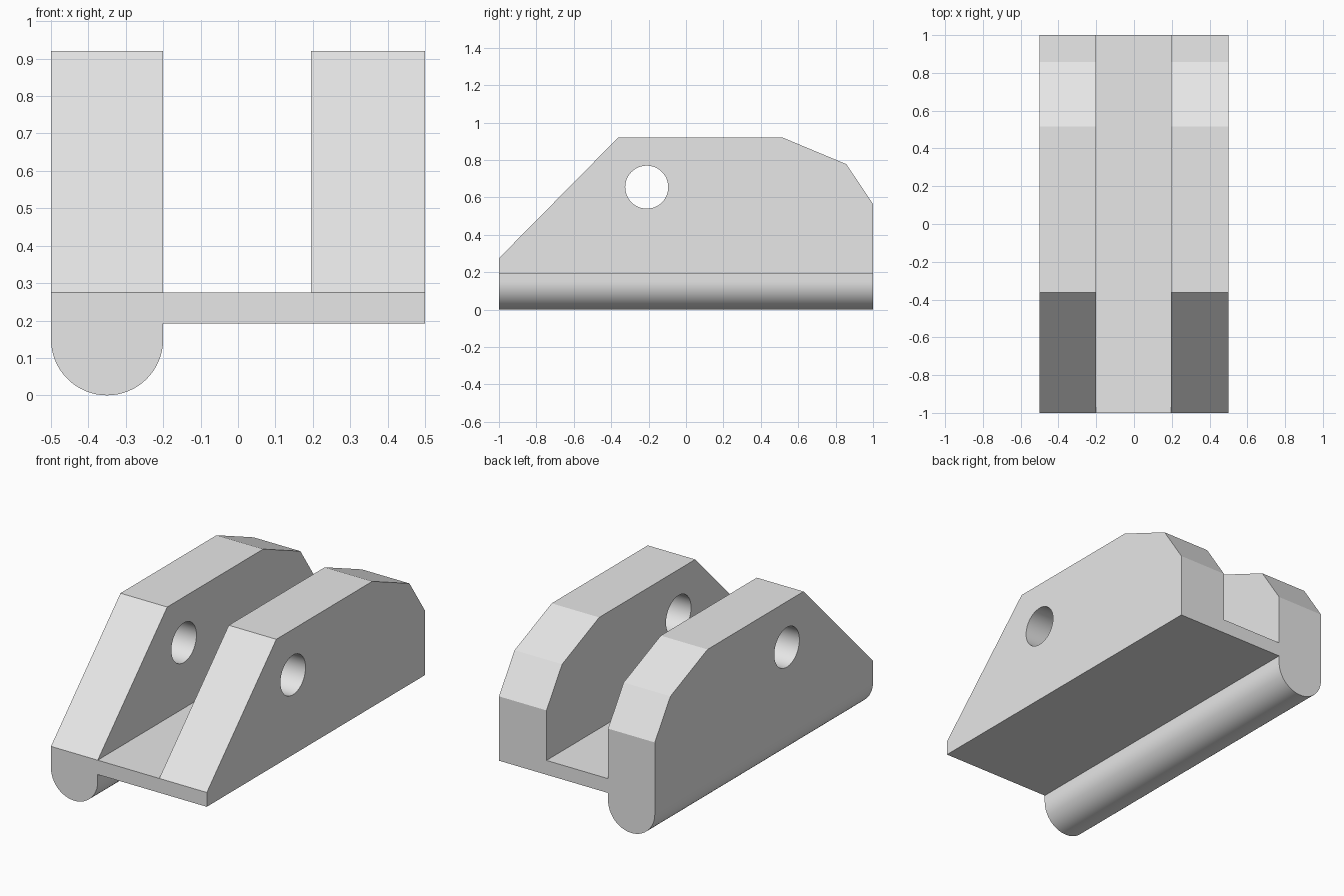
import bpy
import bmesh
from math import cos, sin, pi
from mathutils import Vector

cube = bpy.data.objects.get("Cube")
if cube:
    bpy.data.objects.remove(cube, do_unlink=True)

grey = bpy.data.materials.new("plain_grey")
grey.use_nodes = True
grey.diffuse_color = (0.8, 0.8, 0.8, 1)
grey.node_tree.nodes["Principled BSDF"].inputs["Base Color"].default_value = (0.8, 0.8, 0.8, 1)


def prism(name, points, offset):
    """Extrude a closed loop of 3D points along an offset."""
    bm = bmesh.new()
    face = bm.faces.new([bm.verts.new(p) for p in points])
    grown = bmesh.ops.extrude_face_region(bm, geom=[face])["geom"]
    verts = [g for g in grown if isinstance(g, bmesh.types.BMVert)]
    bmesh.ops.translate(bm, verts=verts, vec=Vector(offset))
    bmesh.ops.recalc_face_normals(bm, faces=bm.faces)
    mesh = bpy.data.meshes.new(name)
    bm.to_mesh(mesh)
    bm.free()
    mesh.materials.append(grey)
    obj = bpy.data.objects.new(name, mesh)
    bpy.context.collection.objects.link(obj)
    return obj


def arc(cx, cz, radius, start, end, steps):
    return [(cx + radius * cos(start + (end - start) * i / steps),
             cz + radius * sin(start + (end - start) * i / steps))
            for i in range(steps + 1)]


FLOOR, UNDER, TOP = 0.275, 0.192, 0.92

# Channel cross-section: two walls, a floor and a rounded rail under one wall
section = [(0.5, UNDER), (0.5, TOP), (0.195, TOP), (0.195, FLOOR),
           (-0.2, FLOOR), (-0.2, TOP), (-0.5, TOP)]
section += arc(-0.35, 0.15, 0.15, pi, 2 * pi, 32)
section += [(-0.2, UNDER)]
body = prism("bracket_body", [(x, -1, z) for x, z in section], (0, 2, 0))


def cutter(name, outline):
    obj = prism(name, [(-1, y, z) for y, z in outline], (2, 0, 0))
    obj.hide_render = True
    obj.hide_set(True)
    cut = body.modifiers.new(name, "BOOLEAN")
    cut.operation = "DIFFERENCE"
    cut.solver = "EXACT"
    cut.object = obj


# Sloped front, two-step chamfered back and the pin hole
cutter("front_slope_cutter", [(-1, FLOOR), (-0.363, TOP), (-0.363, 1.2), (-1.2, 1.2), (-1.2, FLOOR)])
cutter("back_chamfer_cutter", [(0.517, TOP), (0.857, 0.778), (1, 0.565),
                               (1.2, 0.565), (1.2, 1.2), (0.517, 1.2)])
cutter("pin_hole_cutter", arc(-0.21, 0.655, 0.115, 0, 2 * pi, 48)[:-1])

# Apply the cuts, then smooth only the curved surfaces
bpy.ops.object.select_all(action="DESELECT")
body.select_set(True)
bpy.context.view_layer.objects.active = body
for modifier in list(body.modifiers):
    bpy.ops.object.modifier_apply(modifier=modifier.name)
bpy.ops.object.shade_smooth_by_angle(angle=pi / 9)
for obj in list(bpy.data.objects):
    if obj.name.endswith("_cutter"):
        bpy.data.objects.remove(obj, do_unlink=True)
